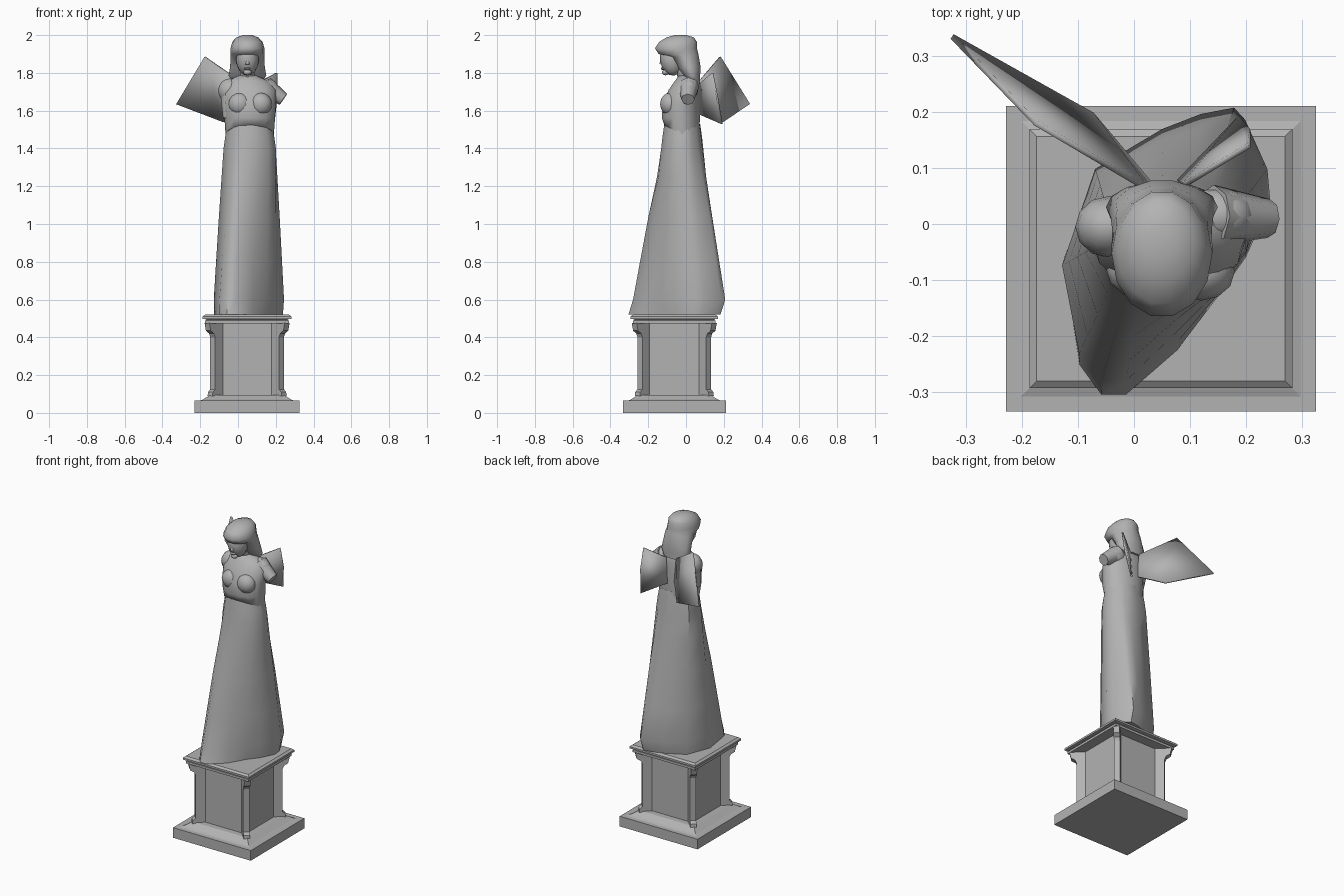
import bpy, bmesh, math
from mathutils import Vector

cube = bpy.data.objects.get("Cube")
if cube:
    bpy.data.objects.remove(cube)

stone = bpy.data.materials.new("grey_stone")
stone.use_nodes = True
GREY = (0.45, 0.45, 0.45, 1)
stone.diffuse_color = GREY
stone.node_tree.nodes["Principled BSDF"].inputs["Base Color"].default_value = GREY


def finish(name, bm, smooth=None):
    bmesh.ops.recalc_face_normals(bm, faces=bm.faces)
    mesh = bpy.data.meshes.new(name)
    bm.to_mesh(mesh)
    bm.free()
    ob = bpy.data.objects.new(name, mesh)
    bpy.context.collection.objects.link(ob)
    mesh.materials.append(stone)
    if smooth:
        bpy.ops.object.select_all(action="DESELECT")
        ob.select_set(True)
        bpy.context.view_layer.objects.active = ob
        bpy.ops.object.shade_smooth_by_angle(angle=math.radians(smooth))
    return ob


def loft(name, rings, smooth=None):
    """Skin a list of equal-length point rings and cap both ends."""
    bm = bmesh.new()
    loops = [[bm.verts.new(p) for p in ring] for ring in rings]
    n = len(loops[0])
    for a, b in zip(loops, loops[1:]):
        for i in range(n):
            j = (i + 1) % n
            bm.faces.new((a[i], a[j], b[j], b[i]))
    bm.faces.new(loops[0])
    bm.faces.new(loops[-1])
    return finish(name, bm, smooth)


def oval(z, cx, cy, rx, ry, n=14, lift=0):
    ring = []
    for i in range(n):
        a = math.tau * i / n
        ring.append((cx + rx * math.cos(a), cy + ry * math.sin(a),
                     z + lift * max(0, -math.sin(a))))
    return ring


def blob(name, center, size, tilt=0):
    bm = bmesh.new()
    bmesh.ops.create_uvsphere(bm, u_segments=12, v_segments=8, radius=1)
    ob = finish(name, bm, 60)
    ob.location, ob.scale, ob.rotation_euler = center, size, (tilt, 0, 0)
    return ob


def limb(name, a, b, ra, rb):
    a, b = Vector(a), Vector(b)
    bm = bmesh.new()
    bmesh.ops.create_cone(bm, segments=8, radius1=ra, radius2=rb,
                          depth=(b - a).length, cap_ends=True)
    ob = finish(name, bm, 50)
    ob.location = (a + b) / 2
    ob.rotation_euler = (b - a).to_track_quat("Z", "Y").to_euler()
    return ob


# Pedestal: stacked square sections around its own centre
PX, PY = 0.048, -0.062


def square(h, z):
    return [(PX + sx * h, PY + sy * h * 0.985, z)
            for sx, sy in ((-1, -1), (1, -1), (1, 1), (-1, 1))]


def stack(name, profile):
    loft(name, [square(h, z) for h, z in profile])


stack("plinth", [(0.277, 0), (0.277, 0.065)])
stack("base_step", [(0.25, 0.065), (0.235, 0.07), (0.195, 0.095)])
stack("pedestal_body", [(0.157, 0.09), (0.157, 0.48)])
stack("cornice", [(0.222, 0.473), (0.222, 0.488), (0.215, 0.491), (0.215, 0.495),
                  (0.235, 0.498), (0.235, 0.51), (0.222, 0.52)])

# Corner brackets: a flared profile extruded across each diagonal
BRACKET = [(0.14, 0.09), (0.196, 0.09), (0.194, 0.11), (0.182, 0.125), (0.182, 0.4),
           (0.188, 0.42), (0.205, 0.435), (0.212, 0.475), (0.14, 0.475)]
for name, sx, sy in (("front_left", 1, -1), ("front_right", -1, -1),
                     ("back_left", 1, 1), ("back_right", -1, 1)):
    loft("bracket_" + name,
         [[(PX + sx * (h + t), PY + sy * (h - t), z) for h, z in BRACKET]
          for t in (-0.013, 0.013)])

# Skirt: an oval waist blending into a swept, uneven hem
HEM = [(-0.13, -0.075), (-0.1, -0.235), (-0.06, -0.285), (-0.015, -0.285), (0.08, -0.21),
       (0.15, -0.13), (0.2, -0.06), (0.245, 0.04), (0.24, 0.1), (0.2, 0.19),
       (0.18, 0.212), (0.12, 0.2), (0.05, 0.172), (-0.07, 0.1)]
WX, WY = 0.062, -0.02


def skirt_ring(z, blend, grow):
    ring = []
    for hx, hy in HEM:
        a = math.atan2((hy - WY) / 0.24, (hx - WX) / 0.19)
        w = Vector((WX + 0.142 * grow * math.cos(a), WY + 0.112 * grow * math.sin(a)))
        p = w.lerp(Vector((hx, hy)), blend)
        ring.append((p.x, p.y, z))
    return ring


hem_edge = [(x * 0.97, y * (1.07 if y < -0.2 else 0.86), 0.52) for x, y in HEM]
loft("skirt", [hem_edge, skirt_ring(0.6, 0.97, 1), skirt_ring(0.8, 0.74, 1),
               skirt_ring(1.04, 0.46, 1), skirt_ring(1.25, 0.17, 1.01),
               skirt_ring(1.4, 0, 1), skirt_ring(1.46, 0, 0.94),
               skirt_ring(1.53, 0, 0.85)], 50)

# Bodice hanging over the waist, up to the neck
loft("bodice", [oval(1.475, 0.062, -0.022, 0.128, 0.095, lift=0.05),
                oval(1.56, 0.062, -0.027, 0.134, 0.103),
                oval(1.64, 0.062, -0.026, 0.138, 0.1),
                oval(1.71, 0.062, -0.012, 0.142, 0.082),
                oval(1.755, 0.055, 0.0, 0.115, 0.062),
                oval(1.785, 0.05, 0.005, 0.05, 0.045)], 60)
limb("neck", (0.05, 0.01, 1.76), (0.05, -0.03, 1.85), 0.045, 0.038)
blob("left_bust", (0.12, -0.085, 1.635), (0.06, 0.052, 0.06))
blob("right_bust", (0.01, -0.08, 1.635), (0.06, 0.052, 0.06))

# Shoulders and broken arms
blob("right_shoulder", (-0.045, -0.005, 1.705), (0.06, 0.055, 0.065))
limb("right_arm_stump", (-0.05, -0.005, 1.72), (-0.045, -0.03, 1.56), 0.048, 0.035)
blob("left_shoulder", (0.15, 0.015, 1.715), (0.065, 0.05, 0.055))
limb("left_arm_stump", (0.14, 0.015, 1.73), (0.24, 0.01, 1.66), 0.055, 0.035)

# Head: face with features, and hair falling behind it
blob("face", (0.05, -0.075, 1.87), (0.06, 0.062, 0.085), 0.15)
limb("nose", (0.05, -0.13, 1.845), (0.05, -0.122, 1.89), 0.012, 0.005)
blob("lips", (0.05, -0.122, 1.823), (0.018, 0.012, 0.007))
blob("chin", (0.05, -0.108, 1.803), (0.022, 0.02, 0.016))
loft("hair", [oval(1.745, 0.05, 0.05, 0.07, 0.026),
              oval(1.785, 0.05, 0.03, 0.1, 0.046),
              oval(1.83, 0.05, 0.015, 0.092, 0.064),
              oval(1.885, 0.05, -0.01, 0.089, 0.08),
              oval(1.9, 0.05, -0.04, 0.09, 0.108),
              oval(1.93, 0.05, -0.053, 0.09, 0.114),
              oval(1.965, 0.05, -0.042, 0.08, 0.102),
              oval(1.988, 0.05, -0.03, 0.058, 0.074),
              oval(2.0, 0.05, -0.03, 0.024, 0.032)], 60)


# Wings: thin folded sheets fixed behind the shoulders
def wing(name, root_top, top, tip, low, root_low):
    bm = bmesh.new()
    v = [bm.verts.new(p) for p in (root_top, top, tip, low, root_low)]
    bm.faces.new((v[0], v[1], v[3], v[4]))
    bm.faces.new((v[1], v[2], v[3]))
    ob = finish(name, bm, 60)
    solid = ob.modifiers.new("thickness", "SOLIDIFY")
    solid.thickness = 0.01
    solid.offset = 0


wing("right_wing", (0.02, 0.065, 1.75), (-0.175, 0.18, 1.885),
     (-0.325, 0.335, 1.635), (-0.075, 0.195, 1.54), (0.03, 0.07, 1.6))
wing("left_wing", (0.09, 0.07, 1.74), (0.205, 0.14, 1.8),
     (0.208, 0.165, 1.67), (0.19, 0.19, 1.53), (0.08, 0.075, 1.58))
